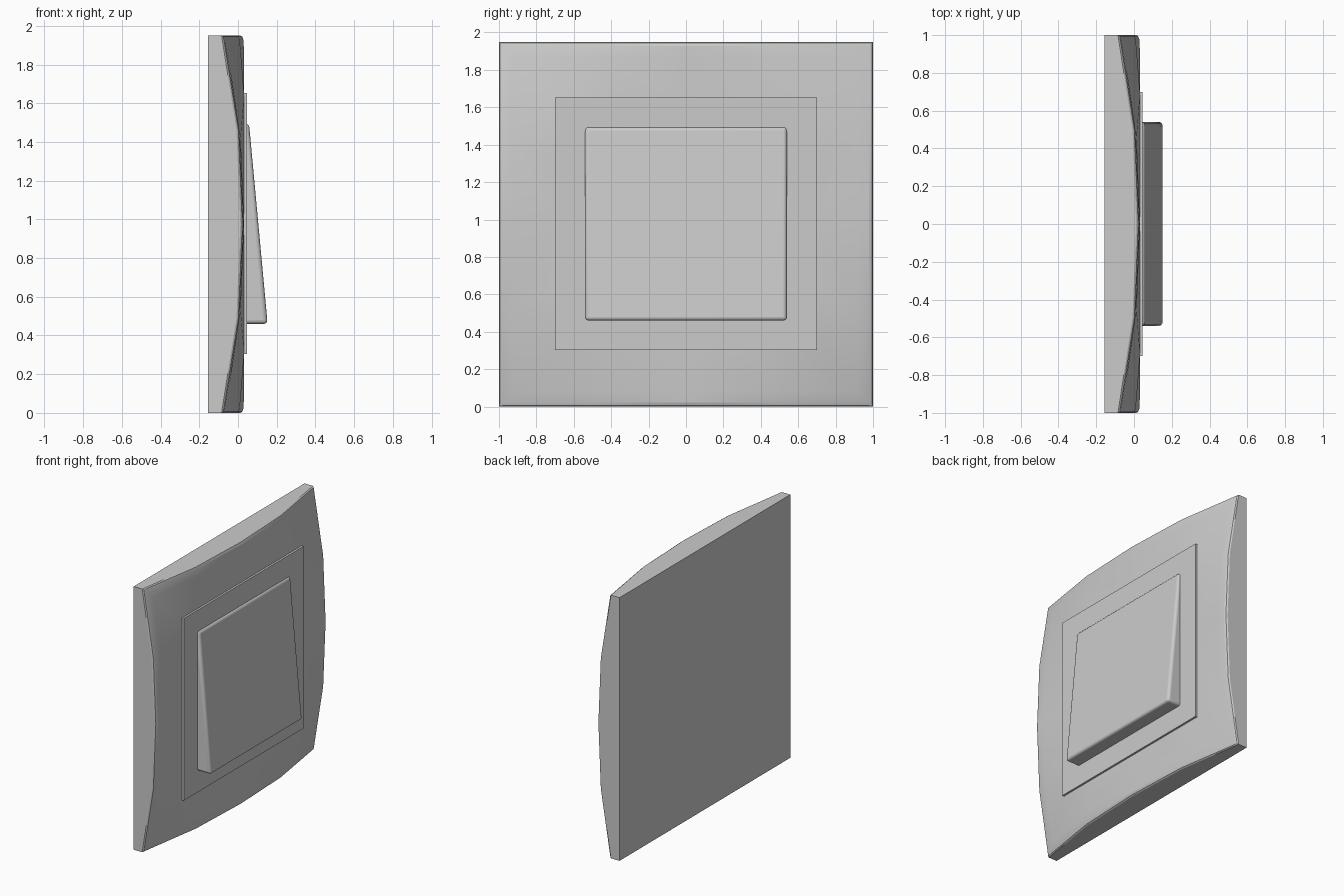
import bpy, bmesh

if "Cube" in bpy.data.objects:
    bpy.data.objects.remove(bpy.data.objects["Cube"])

CZ = 0.975      # centre height
HY, HZ = 1.0, 0.975


def make_object(name, bm):
    bmesh.ops.recalc_face_normals(bm, faces=bm.faces)
    me = bpy.data.meshes.new(name)
    bm.to_mesh(me)
    bm.free()
    ob = bpy.data.objects.new(name, me)
    bpy.context.collection.objects.link(ob)
    bpy.context.view_layer.objects.active = ob
    ob.select_set(True)
    return ob


def smooth(ob, angle):
    bpy.ops.object.select_all(action='DESELECT')
    ob.select_set(True)
    bpy.context.view_layer.objects.active = ob
    bpy.ops.object.shade_smooth_by_angle(angle=angle)


def square_loop(bm, hy, hz, depth):
    """16 points round a rectangle; depth gives x at middle, half and corner."""
    pts = []
    for side in range(4):
        for t in (-1, -0.5, 0, 0.5):
            y, z = [(t, -1), (1, t), (-t, 1), (-1, -t)][side]
            pts.append(bm.verts.new((depth[int(abs(t) * 2)], y * hy, CZ + z * hz)))
    return pts


# Wall plate: domed front built from nested loops
bm = bmesh.new()
specs = [
    (0.0, (-0.155, -0.155, -0.155)),
    (0.0, (0.012, -0.008, -0.085)),
    (0.006, (0.022, 0.002, -0.076)),
    (0.022, (0.028, 0.008, -0.068)),
    (0.08, (0.031, 0.014, -0.052)),
    (0.31, (0.032, 0.032, 0.032)),
]
loops = [square_loop(bm, HY - i, HZ - i, d) for i, d in specs]
bm.faces.new(loops[0])
bm.faces.new(loops[-1])
for k, (a, b) in enumerate(zip(loops, loops[1:])):
    for i in range(16):
        j = (i + 1) % 16
        if k == 0:
            bm.faces.new((a[i], a[j], b[j], b[i]))
        elif i % 4 in (0, 2):      # split so that each corner has a facet
            bm.faces.new((a[i], a[j], b[i]))
            bm.faces.new((a[j], b[j], b[i]))
        else:
            bm.faces.new((a[i], a[j], b[j]))
            bm.faces.new((a[i], b[j], b[i]))
plate = make_object("wall_plate", bm)
smooth(plate, 0.2)


def prism(name, profile, half_width):
    """Extrude an (x, z) outline across y."""
    bm = bmesh.new()
    ends = [[bm.verts.new((x, s * half_width, z)) for x, z in profile] for s in (-1, 1)]
    for e in ends:
        bm.faces.new(e)
    n = len(profile)
    for i in range(n):
        j = (i + 1) % n
        bm.faces.new((ends[0][i], ends[0][j], ends[1][j], ends[1][i]))
    return make_object(name, bm)


# Raised flat frame around the rocker
prism("inner_frame", [(0.0, 0.303), (0.046, 0.303), (0.046, 1.652), (0.0, 1.652)], 0.7)

# Tilted rocker button with rounded front edges
rocker = prism("rocker", [(0.0, 0.46), (0.153, 0.46), (0.057, 1.495), (0.0, 1.495)], 0.54)
bev = rocker.modifiers.new("round", 'BEVEL')
bev.width = 0.02
bev.segments = 4
bev.limit_method = 'ANGLE'
smooth(rocker, 0.6)
